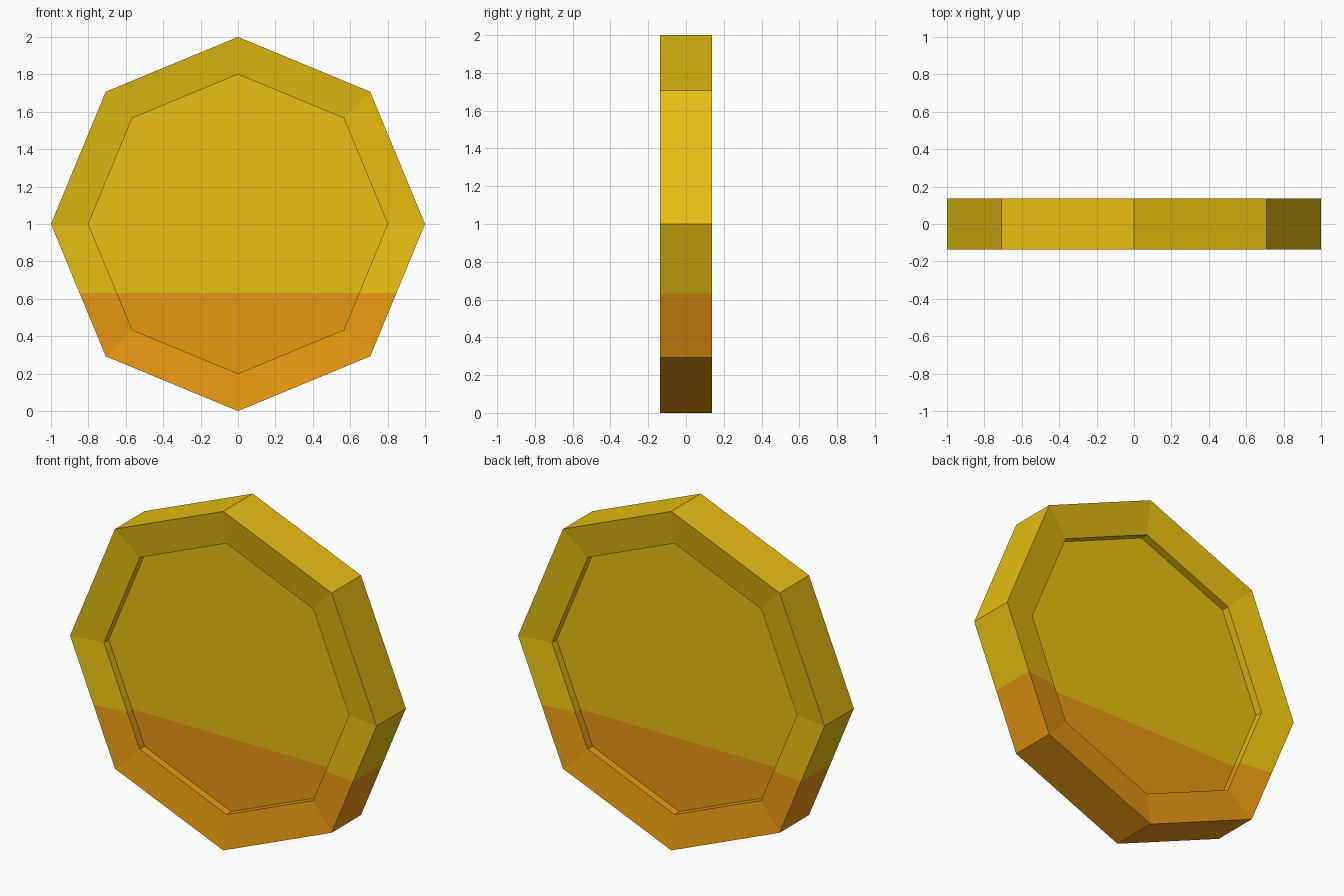
import bpy, bmesh, math

if "Cube" in bpy.data.objects:
    bpy.data.objects.remove(bpy.data.objects["Cube"])

SIDES, HALF, LINE = 8, 0.137, 0.631


def material(name, rgb):
    m = bpy.data.materials.new(name)
    m.diffuse_color = (*rgb, 1)
    m.use_nodes = True
    m.node_tree.nodes["Principled BSDF"].inputs["Base Color"].default_value = m.diffuse_color
    return m


# Coin profile (radius, y): front floor, step, sloped rim, edge, and back again
front = [(0.8, -0.062), (0.8, -0.108), (1.0, -HALF)]
profile = front + [(r, -y) for r, y in reversed(front)]

bm = bmesh.new()
rings = []
for r, y in profile:
    rings.append([bm.verts.new((r * math.sin(a), y, 1 + r * math.cos(a)))
                  for a in (2 * math.pi * i / SIDES for i in range(SIDES))])
for a, b in zip(rings, rings[1:]):
    for i in range(SIDES):
        j = (i + 1) % SIDES
        bm.faces.new((a[i], a[j], b[j], b[i]))
bm.faces.new(rings[0])
bm.faces.new(rings[-1])

# Cut at the colour line
bmesh.ops.bisect_plane(bm, geom=bm.verts[:] + bm.edges[:] + bm.faces[:],
                       plane_co=(0, 0, LINE), plane_no=(0, 0, 1))
bmesh.ops.recalc_face_normals(bm, faces=bm.faces)

# Orange below the line, yellow above
for f in bm.faces:
    f.material_index = int(f.calc_center_median().z < LINE)

mesh = bpy.data.meshes.new("coin")
bm.to_mesh(mesh)
bm.free()
mesh.materials.append(material("gold yellow", (0.88, 0.57, 0.006)))
mesh.materials.append(material("deep orange", (0.88, 0.34, 0.006)))
bpy.context.collection.objects.link(bpy.data.objects.new("coin", mesh))
